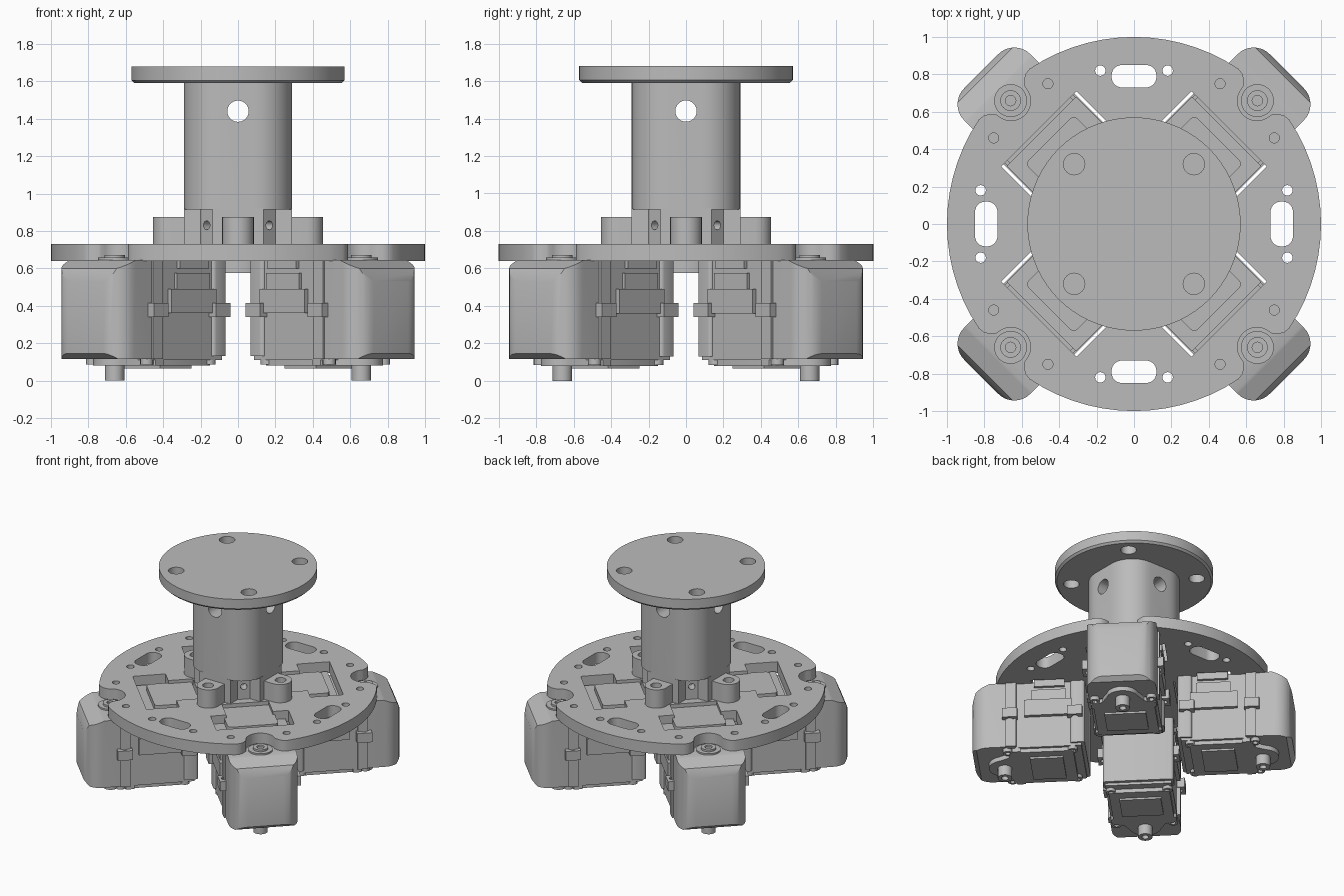
import bpy, bmesh
from math import sin, cos, pi, radians, atan2, hypot
from mathutils import Vector, Matrix

cube = bpy.data.objects.get("Cube")
if cube:
    bpy.data.objects.remove(cube)

grey = bpy.data.materials.new("light_grey")
grey.use_nodes = True
grey.diffuse_color = (0.5, 0.5, 0.5, 1)
grey.node_tree.nodes["Principled BSDF"].inputs["Base Color"].default_value = grey.diffuse_color


# ---- 2D outline helpers ----
def arc(cx, cy, r, a0, a1, n):
    return [(cx + r * cos(radians(a0 + (a1 - a0) * i / n)),
             cy + r * sin(radians(a0 + (a1 - a0) * i / n))) for i in range(n + 1)]


def circle(cx, cy, r, n=24):
    return arc(cx, cy, r, 0, 360, n)[:-1]


def rounded(x0, x1, hy, r, n=6):
    pts = []
    for k, (sx, sy) in enumerate([(1, 1), (0, 1), (0, -1), (1, -1)]):
        cx = x1 - r if sx else x0 + r
        pts += arc(cx, sy * (hy - r), r, 90 * k, 90 * k + 90, n)
    return pts


def rect(x0, x1, y0, y1):
    return [(x0, y0), (x1, y0), (x1, y1), (x0, y1)]


def turn(pts, deg):
    c, s = cos(radians(deg)), sin(radians(deg))
    return [(x * c - y * s, x * s + y * c) for x, y in pts]


# ---- solid helpers ----
def finish(me, angle=35):
    me.materials.clear()
    me.materials.append(grey)
    me.shade_smooth()
    me.set_sharp_from_angle(angle=radians(angle))


def prism(name, loops, z0, z1):
    """Extrude an outline, with inner loops as holes, from z0 to z1."""
    cu = bpy.data.curves.new(name, 'CURVE')
    cu.dimensions, cu.fill_mode, cu.extrude = '2D', 'BOTH', (z1 - z0) / 2
    for pts in loops:
        sp = cu.splines.new('POLY')
        sp.points.add(len(pts) - 1)
        for p, (x, y) in zip(sp.points, pts):
            p.co = (x, y, 0, 1)
        sp.use_cyclic_u = True
    tmp = bpy.data.objects.new(name + "_outline", cu)
    bpy.context.collection.objects.link(tmp)
    bpy.context.view_layer.update()
    me = bpy.data.meshes.new_from_object(tmp.evaluated_get(bpy.context.evaluated_depsgraph_get()))
    bpy.data.objects.remove(tmp)
    bm = bmesh.new()
    bm.from_mesh(me)
    bmesh.ops.remove_doubles(bm, verts=bm.verts, dist=0.0002)
    bmesh.ops.recalc_face_normals(bm, faces=bm.faces)
    bmesh.ops.translate(bm, verts=bm.verts, vec=(0, 0, (z0 + z1) / 2))
    bm.to_mesh(me)
    bm.free()
    me.name = name
    finish(me)
    ob = bpy.data.objects.new(name, me)
    bpy.context.collection.objects.link(ob)
    return ob


def slice_off(ob, a, b):
    """Cut away everything outside the x-z line from a to b."""
    bm = bmesh.new()
    bm.from_mesh(ob.data)
    d = Vector((b[0] - a[0], 0, b[1] - a[1]))
    g = bmesh.ops.bisect_plane(bm, geom=bm.verts[:] + bm.edges[:] + bm.faces[:],
                               plane_co=(a[0], 0, a[1]), plane_no=(d.z, 0, -d.x), clear_outer=True)
    cut = [e for e in g["geom_cut"] if isinstance(e, bmesh.types.BMEdge)]
    bmesh.ops.holes_fill(bm, edges=cut, sides=0)
    bmesh.ops.recalc_face_normals(bm, faces=bm.faces)
    bm.to_mesh(ob.data)
    bm.free()
    finish(ob.data)


def drill(ob, z, r, start, end, deg):
    """Bore a horizontal round hole along the direction deg."""
    bm = bmesh.new()
    m = Matrix.Rotation(radians(deg), 4, 'Z') @ Matrix.Translation(((start + end) / 2, 0, z)) \
        @ Matrix.Rotation(pi / 2, 4, 'Y')
    bmesh.ops.create_cone(bm, cap_ends=True, segments=28, radius1=r, radius2=r,
                          depth=end - start, matrix=m)
    me = bpy.data.meshes.new("drill")
    bm.to_mesh(me)
    bm.free()
    tool = bpy.data.objects.new("drill", me)
    bpy.context.collection.objects.link(tool)
    mod = ob.modifiers.new("hole", 'BOOLEAN')
    mod.operation, mod.solver, mod.object = 'DIFFERENCE', 'EXACT', tool
    bpy.context.view_layer.update()
    new = bpy.data.meshes.new_from_object(ob.evaluated_get(bpy.context.evaluated_depsgraph_get()))
    ob.modifiers.clear()
    ob.data = new
    bpy.data.objects.remove(tool)
    finish(new)


# ---- base plate with notches, slots, windows and holes ----
half = [(0.962, -0.132), (0.94, -0.112)] + arc(0.93, 0, 0.105, -90, -270, 12) + \
       [(0.94, 0.112), (0.962, 0.132), (0.977, 0.155)]
notch = [(0.977, -0.155)] + half
outline, holes = [], []
window = [(0.3, -0.17), (0.48, -0.17), (0.48, -0.285), (0.72, -0.285),
          (0.72, 0.285), (0.48, 0.285), (0.48, 0.17), (0.3, 0.17)]
for k in range(4):
    outline += turn(notch, 45 + 90 * k)
    outline += arc(0, 0, 1, 56 + 90 * k, 124 + 90 * k, 14)
    holes.append(turn(window, 45 + 90 * k))
    holes.append(turn(rounded(0.73, 0.85, 0.12, 0.055), 90 * k))
    for s in (1, -1):
        holes.append(turn(circle(0.82, s * 0.18, 0.028, 16), 90 * k))
        holes.append(turn(circle(0.75, s * 0.46, 0.027, 16), 90 * k))
prism("base_plate", [outline] + holes, 0.64, 0.73)

# ---- centre column, its stepped foot and lugs ----
column = prism("column", [turn(rounded(-0.29, 0.29, 0.29, 0.2, 10), 0)], 0.915, 1.6)
for deg in (0, 90):
    drill(column, 1.44, 0.057, -0.5, 0.5, deg)
cross = []
for k in range(4):
    cross += turn([(0.29, -0.135), (0.29, 0.135), (0.2, 0.135), (0.135, 0.2)], 90 * k)
foot = prism("column_foot", [cross], 0.73, 0.92)
for k in range(4):
    drill(foot, 0.83, 0.024, 0.16, 0.4, 45 + 90 * k)
prism("centre_hub", [circle(0, 0, 0.22, 32)], 0.575, 0.64)
for k, side in enumerate(("left", "back", "right", "front")):
    lug = [(0.28, -0.085)] + arc(0.37, 0, 0.085, -90, 90, 12) + [(0.28, 0.085)]
    prism(side + "_lug", [turn(lug, 90 * k), turn(circle(0.375, 0, 0.04, 16), 90 * k)], 0.73, 0.875)

# ---- top flange with four bolt holes ----
flange = prism("top_flange", [circle(0, 0, 0.57, 72)] +
               [circle(x, y, 0.057) for x in (-0.32, 0.32) for y in (-0.32, 0.32)], 1.605, 1.68)
rim = bmesh.new()
bmesh.ops.create_cone(rim, cap_ends=False, segments=72, radius1=0.555, radius2=0.57, depth=0.015,
                      matrix=Matrix.Translation((0, 0, 1.5975)))
rim_mesh = bpy.data.meshes.new("flange_bevel")
rim.to_mesh(rim_mesh)
rim.free()
finish(rim_mesh)
bpy.context.collection.objects.link(bpy.data.objects.new("flange_bevel", rim_mesh))
prism("flange_underside", [circle(0, 0, 0.555, 72)] +
      [circle(x, y, 0.057) for x in (-0.32, 0.32) for y in (-0.32, 0.32)], 1.59, 1.605)

# ---- one servo, pointing along +x, reused four times ----
servo = []


def part(name, loops, z0, z1):
    ob = prism(name, loops, z0, z1)
    servo.append(ob)
    return ob


cap = part("servo_end_cap", [[(0.9, -0.25)] + arc(1.035, -0.13, 0.12, -90, 0, 8) +
                             arc(1.035, 0.13, 0.12, 0, 90, 8) + [(0.9, 0.25)]], 0.115, 0.645)
slice_off(cap, (1.155, 0.53), (1.125, 0.6))
slice_off(cap, (1.125, 0.6), (1.02, 0.645))
slice_off(cap, (1.12, 0.115), (1.155, 0.145))
body = part("servo_body", [rect(0.36, 0.9, -0.24, 0.24)], 0.11, 0.645)
part("servo_inner_end", [rounded(0.335, 0.44, 0.255, 0.02, 3)], 0.13, 0.64)
part("servo_seam_band", [rect(0.83, 0.905, -0.262, 0.262)], 0.115, 0.64)
part("servo_top_block", [rounded(0.31, 0.64, 0.185, 0.03, 4)], 0.64, 0.705)
part("servo_top_ledge", [rect(0.48, 0.7, -0.262, 0.262)], 0.6, 0.665)
part("servo_bottom_cover", [rounded(0.42, 0.88, 0.22, 0.02, 3)], 0.08, 0.115)
part("servo_label_plate", [rect(0.5, 0.74, -0.15, 0.15)], 0.065, 0.085)
boss = [(0.8, -0.235), (0.86, -0.235), (0.89, -0.15)] + arc(0.933, 0, 0.115, -75, 75, 12) + \
       [(0.89, 0.15), (0.86, 0.235), (0.8, 0.235)]
part("servo_boss", [boss], 0.08, 0.12)
part("servo_shaft", [circle(0.933, 0, 0.052), circle(0.933, 0, 0.025, 16)], 0.0, 0.1)
part("servo_shaft_core", [circle(0.933, 0, 0.03, 16)], 0.03, 0.1)
part("servo_horn", [circle(0.933, 0, 0.088, 32)], 0.63, 0.657)
part("servo_horn_ring", [circle(0.933, 0, 0.055), circle(0.933, 0, 0.028, 16)], 0.65, 0.672)
for s, side in ((1, "left"), (-1, "right")):
    def band(x0, x1, y1):
        return rect(x0, x1, *sorted((s * 0.2, s * y1)))
    part("servo_" + side + "_connector", [band(0.43, 0.77, 0.268)], 0.36, 0.49)
    part("servo_" + side + "_connector_top", [band(0.47, 0.72, 0.258)], 0.48, 0.575)
    for x, place in ((0.405, "inner"), (0.875, "outer")):
        part("servo_" + side + "_" + place + "_tab",
             [band(x - 0.055, x + 0.055, 0.295), circle(x, s * 0.255, 0.022, 12)], 0.34, 0.415)
        part("servo_" + side + "_" + place + "_screw",
             [circle(x + 0.02, s * 0.205, 0.035, 16), circle(x + 0.02, s * 0.205, 0.018, 12)], 0.085, 0.13)

corners = ("back_left", "back_right", "front_right", "front_left")
for ob in servo:
    base = ob.name
    for k, corner in enumerate(corners):
        copy = ob if k == 0 else ob.copy()
        if k:
            bpy.context.collection.objects.link(copy)
        copy.name = corner + "_" + base
        copy.rotation_euler.z = radians(45 + 90 * k)
